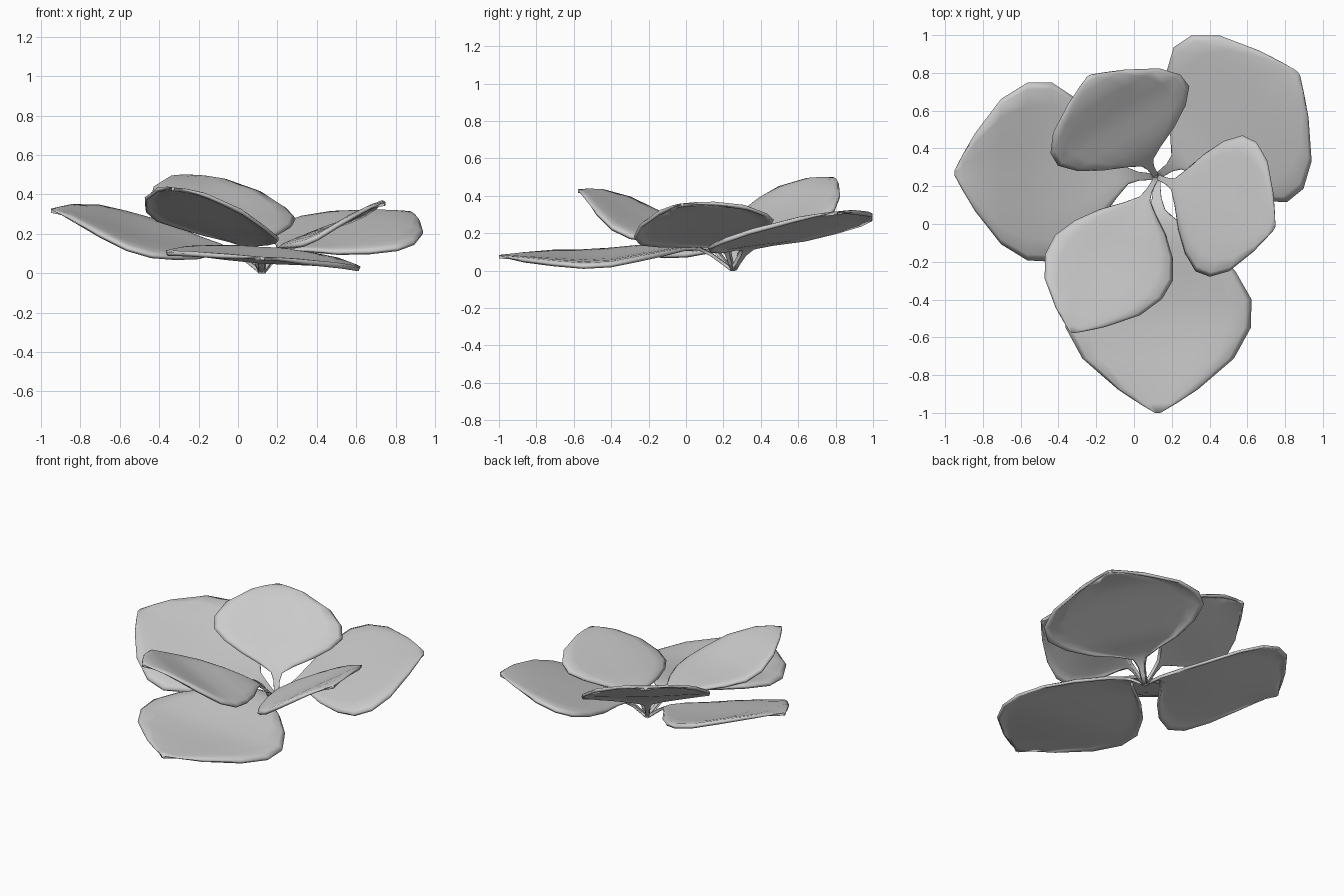
import bpy
from mathutils import Vector

if "Cube" in bpy.data.objects:
    bpy.data.objects.remove(bpy.data.objects["Cube"])

BASE = Vector((0.12, 0.25, 0.012))

# Shared leaf profile: (position along midrib, relative half width)
PROFILE = [(0, .04), (.04, .04), (.09, .05), (.14, .09), (.2, .26), (.29, .56), (.4, .83),
           (.52, 1), (.64, .99), (.77, .81), (.9, .43), (.96, .2), (1, .03)]
ACROSS = [1, .93, .75, .4, 0, -.4, -.75, -.93, -1]   # left to right

# name: tip, stem top, hump and middle heights, left offset, left z, right offset, right z
LEAVES = {
    "large_leaf_front": ((.125, -1.0, .083), .125, .118, .067, (.5, 0), .045, (-.49, 0), .125),
    "large_leaf_left":  ((-.95, .27, .325), .12, .14, .2, (0, -.46), .125, (0, .49), .31),
    "large_leaf_back":  ((.87, .8, .315), .125, .16, .232, (-.3, .4), .285, (.3, -.42), .16),
    "small_leaf_front": ((-.33, -.575, .435), .14, .195, .265, (.32, -.12), .22, (-.305, .12), .315),
    "small_leaf_back":  ((-.24, .785, .5), .145, .235, .34, (-.335, -.22), .37, (.36, .2), .32),
    "small_leaf_right": ((.745, -.02, .36), .13, .185, .245, (.13, .36), .305, (-.12, -.36), .18),
}


def midrib_z(u, top, hump, mid, tip):
    """S-shaped midrib: rising stem, hump, blade, level tip."""
    k = [(0, BASE.z), (.14, top), (.3, hump), (.58, mid), (.87, mid + .87 * (tip - mid)), (1, tip)]
    last = len(k) - 1
    i = max(n for n in range(last) if u >= k[n][0])

    def slope(n):
        if n == 0:
            return .9
        if n == last:
            return 0
        a, b = k[n - 1], k[n + 1]
        return (b[1] - a[1]) / (b[0] - a[0])

    (a, za), (b, zb) = k[i], k[i + 1]
    h, t = b - a, (u - a) / (b - a)
    return ((2*t**3 - 3*t**2 + 1) * za + (t**3 - 2*t**2 + t) * h * slope(i)
            + (3*t**2 - 2*t**3) * zb + (t**3 - t**2) * h * slope(i + 1))


def make_leaf(name, tip, top, hump, mid, left, left_z, right, right_z):
    tip = Vector(tip)
    verts, faces, n = [], [], len(ACROSS)
    for u, w in PROFILE:
        p = BASE.lerp(tip, u)
        z = midrib_z(u, top, hump, mid, tip.z)
        for v in ACROSS:
            off, edge_z = (left, left_z) if v >= 0 else (right, right_z)
            s = abs(v) * w
            rim = {1: .018, .93: .004}.get(abs(v), 0) * min(1, w * 3)   # rolled rim
            verts.append((p.x + off[0] * s, p.y + off[1] * s,
                          z + (edge_z - mid) * s ** 1.15 - rim))
    for i in range(len(PROFILE) - 1):
        for j in range(n - 1):
            a = i * n + j
            faces.append((a, a + 1, a + n + 1, a + n))
    mesh = bpy.data.meshes.new(name)
    mesh.from_pydata(verts, [], faces)
    ob = bpy.data.objects.new(name, mesh)
    bpy.context.collection.objects.link(ob)
    solid = ob.modifiers.new("thickness", 'SOLIDIFY')
    solid.thickness = .018
    solid.offset = -1
    for f in mesh.polygons:
        f.use_smooth = True
    return ob


# Six leaves sharing one root point
for name, data in LEAVES.items():
    make_leaf(name, *data)
